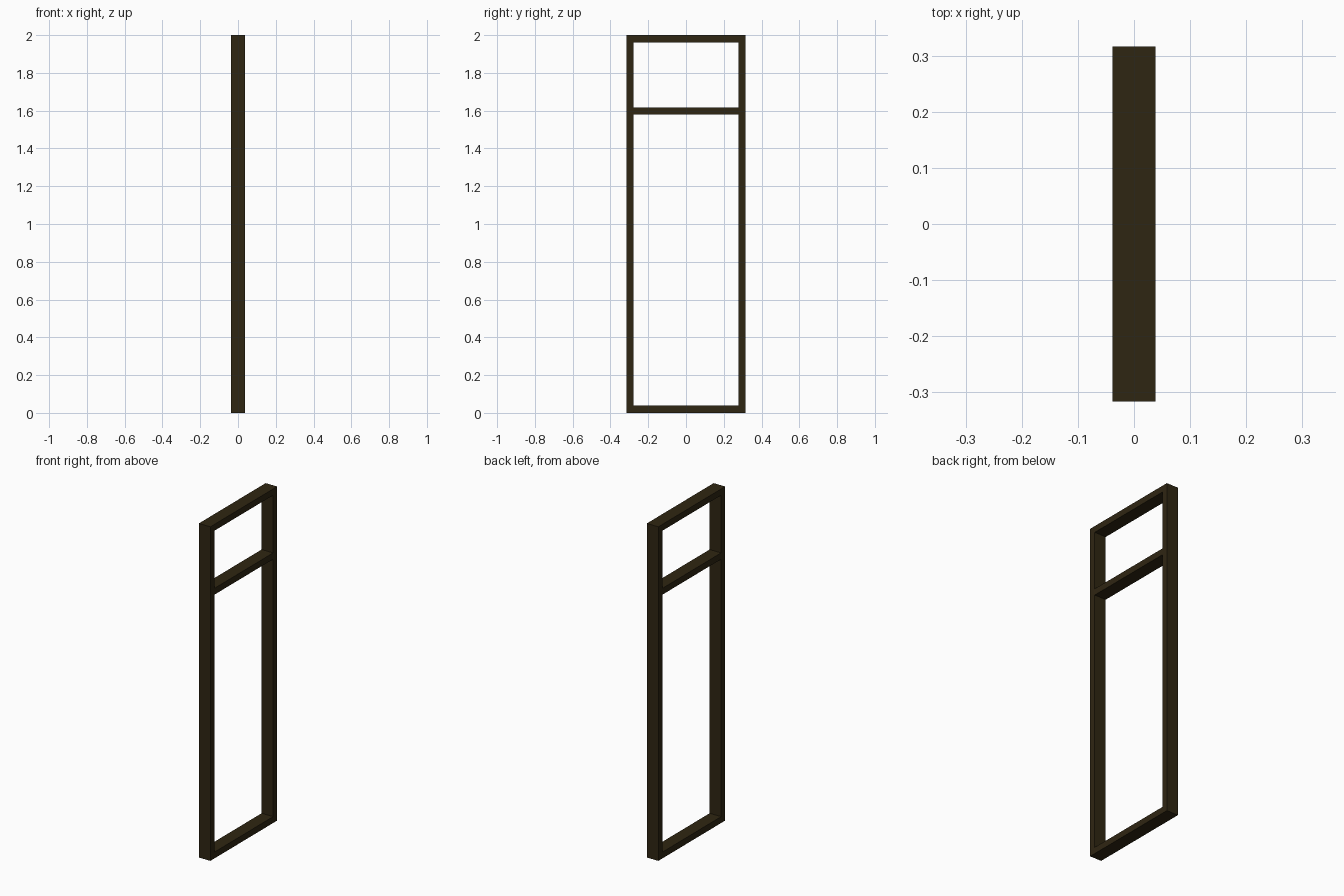
import bpy

if "Cube" in bpy.data.objects:
    bpy.data.objects.remove(bpy.data.objects["Cube"])

DEPTH = 0.076     # x size of every bar
WIDTH = 0.632     # outer y size
HEIGHT = 2.0
BAR = 0.038       # visible bar thickness

wood = bpy.data.materials.new("dark_wood")
wood.diffuse_color = (0.028, 0.019, 0.006, 1)
wood.use_nodes = True
wood.node_tree.nodes["Principled BSDF"].inputs["Base Color"].default_value = wood.diffuse_color


def bar(name, y, z, size_y, size_z):
    """Box bar centred on x = 0."""
    bpy.ops.mesh.primitive_cube_add(size=1, location=(0, y, z))
    ob = bpy.context.object
    ob.name = name
    ob.scale = (DEPTH, size_y, size_z)
    bpy.ops.object.transform_apply(location=False, rotation=False, scale=True)
    ob.data.materials.append(wood)


# Upright posts
for name, side in (("left_post", -1), ("right_post", 1)):
    bar(name, side * (WIDTH - BAR) / 2, HEIGHT / 2, BAR, HEIGHT)

# Sill, transom and head rails fitted between the posts
for name, z in (("sill", BAR / 2), ("transom", 1.598), ("head", HEIGHT - BAR / 2)):
    bar(name, 0, z, WIDTH - 2 * BAR, BAR)
